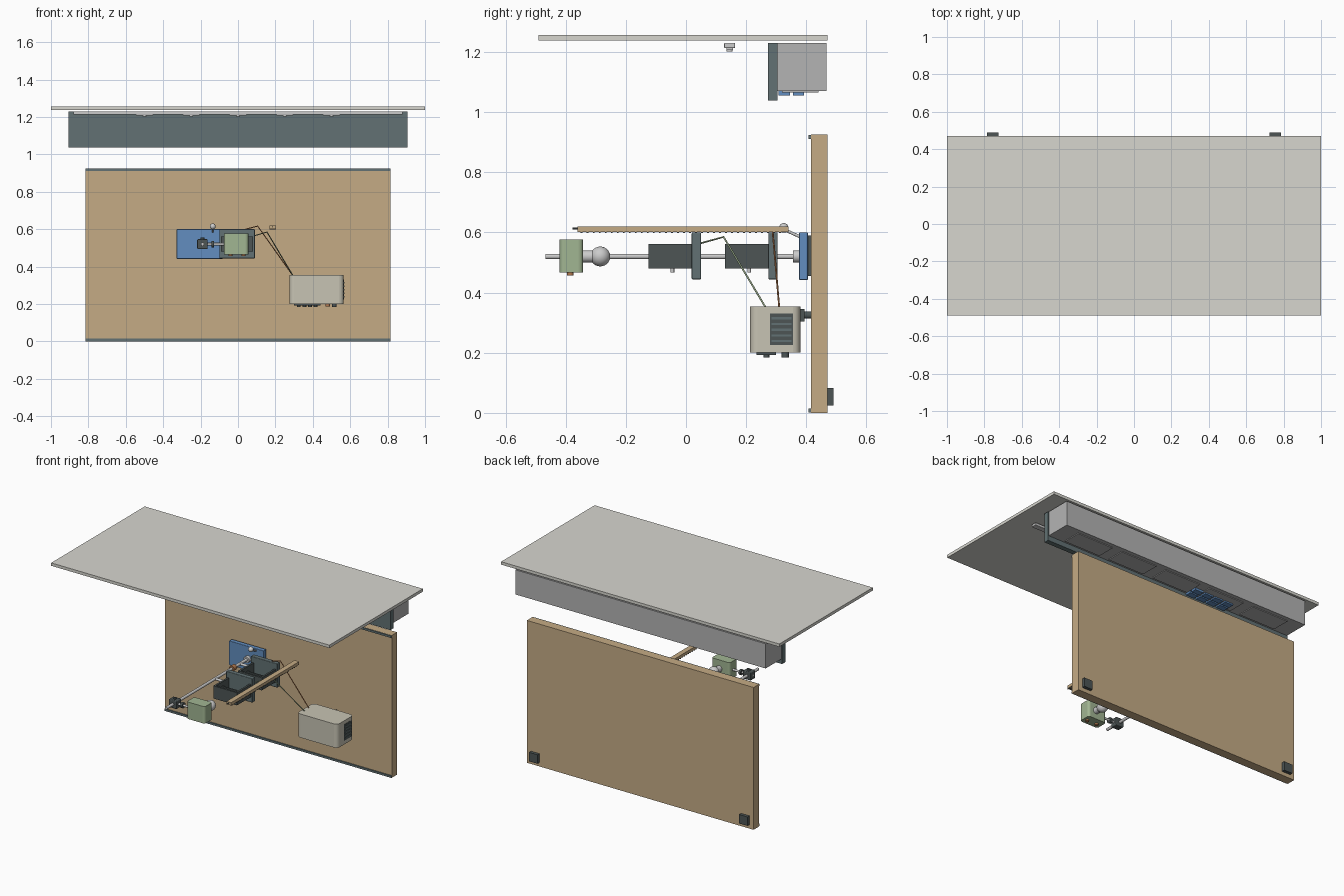
import bpy, math
from mathutils import Vector

if "Cube" in bpy.data.objects:
    bpy.data.objects.remove(bpy.data.objects["Cube"])


def mat(name, r, g, b):
    m = bpy.data.materials.new(name)
    m.diffuse_color = (*[(c / 255) ** 2.2 for c in (r, g, b)], 1)
    m.use_nodes = True
    m.node_tree.nodes["Principled BSDF"].inputs["Base Color"].default_value = m.diffuse_color
    return m


WOOD = mat("wood", 196, 170, 132)
PALE = mat("pale", 214, 213, 206)
TEAL = mat("slate", 98, 113, 115)
GREY = mat("grey", 178, 178, 178)
DARK = mat("dark", 78, 86, 86)
BLUE = mat("blue", 98, 140, 190)
GREEN = mat("green", 160, 180, 145)
IVORY = mat("ivory", 198, 194, 178)
STEEL = mat("steel", 190, 192, 192)
BRASS = mat("brass", 176, 120, 80)


def finish(name, material):
    o = bpy.context.object
    o.name = name
    o.data.materials.append(material)
    return o


def box(name, x0, x1, y0, y1, z0, z1, material, bevel=0, vertical=False):
    """Box given by its extents, optionally with rounded edges."""
    bpy.ops.mesh.primitive_cube_add(size=1)
    o = finish(name, material)
    for v in o.data.vertices:
        v.co = ((x0 + x1) / 2 + v.co.x * (x1 - x0),
                (y0 + y1) / 2 + v.co.y * (y1 - y0),
                (z0 + z1) / 2 + v.co.z * (z1 - z0))
    if bevel:
        b = o.modifiers.new("round", 'BEVEL')
        b.width, b.segments = bevel, 4
        if vertical:
            w = o.data.attributes.new("bevel_weight_edge", 'FLOAT', 'EDGE')
            for e in o.data.edges:
                p, q = (o.data.vertices[i].co for i in e.vertices)
                w.data[e.index].value = float(abs(p.z - q.z) > 1e-4)
            b.limit_method = 'WEIGHT'
        bpy.ops.object.shade_smooth_by_angle()
    return o


def rod(name, a, b, r, material, sides=24):
    """Cylinder between two points."""
    a, b = Vector(a), Vector(b)
    bpy.ops.mesh.primitive_cylinder_add(vertices=sides, radius=r, depth=(b - a).length,
                                        location=(a + b) / 2,
                                        rotation=(b - a).to_track_quat('Z', 'Y').to_euler())
    bpy.ops.object.shade_smooth_by_angle()
    return finish(name, material)


def ball(name, c, r, material):
    bpy.ops.mesh.primitive_uv_sphere_add(segments=24, ring_count=14, radius=r, location=c)
    bpy.ops.object.shade_smooth_by_angle()
    return finish(name, material)


def cable(name, pts, material):
    c = bpy.data.curves.new(name, 'CURVE')
    c.dimensions, c.bevel_depth, c.bevel_resolution = '3D', 0.003, 2
    s = c.splines.new('POLY')
    s.points.add(len(pts) - 1)
    for p, q in zip(s.points, pts):
        p.co = (*q, 1)
    c.use_fill_caps = True
    c.materials.append(material)
    bpy.context.collection.objects.link(bpy.data.objects.new(name, c))


# Canopy, back panel, edge strips and rear pads
box("canopy", -1, 1, -.49, .47, 1.238, 1.257, PALE)
box("back_panel", -.815, .815, .415, .47, 0, .925, WOOD)
for n, z in (("lower", .002), ("upper", .911)):
    box(n + "_edge_strip", -.815, .815, .408, .416, z, z + .013, TEAL)
for s in (-1, 1):
    box("rear_pad", s * .755 - .03, s * .755 + .03, .469, .49, .025, .083, DARK)

# Overhead housing with fascia and underside panels
box("overhead_housing", -.9, .9, .30, .467, 1.07, 1.23, GREY)
box("fascia", -.905, .905, .273, .305, 1.038, 1.229, TEAL)
for i in range(5):
    x = -.66 + i * .33
    box("underside_panel", x - .13, x + .13, .32, .44, 1.065, 1.072, GREY)
for i in range(4):
    for y in (.308, .355):
        x = -.42 + i * .075
        box("blue_vent", x, x + .06, y, y + .037, 1.056, 1.071, BLUE)

# Light bar with lamps under the canopy
box("light_bar", -.88, .88, .127, .163, 1.213, 1.23, STEEL, .003)
for i in range(5):
    x = -.5 + i * .25
    box("lamp", x - .045, x + .045, .134, .156, 1.207, 1.214, STEEL)
    rod("lamp_lens", (x, .145, 1.202), (x, .145, 1.21), .01, STEEL)

# Blue mounting plate and the long support rod
box("mount_backing", -.30, -.10, .404, .416, .455, .59, DARK)
box("mount_plate", -.328, -.08, .376, .405, .442, .60, BLUE, .003)
X, Z = -.19, .52
rod("support_rod", (X, -.467, Z), (X, .38, Z), .009, STEEL)
rod("rod_socket", (X, .355, Z), (X, .38, Z), .02, STEEL)
rod("brass_collar", (X, .205, Z), (X, .235, Z), .018, BRASS)
ball("ball_knob", (-.135, .325, .615), .016, STEEL)
rod("knob_stem", (-.135, .325, .61), (-.135, .38, .585), .005, STEEL)

# Two open trays, each with an upright end plate
for y in (-.125, .13):
    e = y + .15
    box("tray_floor", -.09, .08, y, e, .48, .49, DARK)
    box("tray_front", -.09, .08, y, y + .012, .48, .562, DARK)
    for x in (-.09, .068):
        box("tray_side", x, x + .012, y, e, .48, .562, DARK)
    box("tray_divider", -.08, .07, y + .07, y + .08, .485, .535, DARK)
    box("end_plate", -.10, .09, e - .006, e + .025, .444, .60, TEAL, .004)
    rod("tray_arm", (X, e + .01, Z), (-.095, e + .01, Z), .008, STEEL)
    rod("tray_screw", (-.005, y + .08, .466), (-.005, y + .08, .481), .006, STEEL)

# Sensor head on a clamped cross rod
Y = -.376
box("clamp_block", X - .028, X + .028, Y - .024, Y + .024, .494, .547, DARK, .005)
rod("clamp_screw", (X, Y, .54), (X, Y, .555), .01, DARK)
rod("cross_rod", (X - .03, Y, Z), (-.07, Y, Z), .007, STEEL)
rod("cross_collar", (-.141, Y, Z), (-.127, Y, Z), .018, DARK)
box("sensor_head", -.075, .055, -.42, -.342, .466, .576, GREEN, .015, True)
rod("sensor_collar", (0, -.345, Z), (0, -.31, Z), .02, STEEL)
ball("sensor_lens", (0, -.285, Z), .033, STEEL)
for x in (-.04, .03):
    rod("sensor_button", (x, -.385, .457), (x, -.385, .468), .011, BRASS)

# Wooden rule with a graduated lower edge and a small hook
box("wooden_rule", .169, .202, -.36, .34, .601, .62, WOOD)
for i in range(34):
    y = -.35 + i * .02
    box("rule_mark", .168, .203, y, y + .006, .598, .602, DARK)
rod("rule_hook", (.185, -.377, .613), (.185, -.355, .613), .003, DARK, 10)

# Power unit with side vent, underside controls and wall bracket
box("power_unit", .275, .565, .213, .38, .20, .354, IVORY, .025, True)
box("unit_bracket", .36, .48, .378, .394, .304, .345, DARK)
rod("bracket_pin", (.42, .39, .325), (.42, .418, .325), .012, DARK)
box("side_vent", .56, .567, .28, .355, .225, .33, DARK)
for i in range(5):
    z = .235 + i * .019
    box("vent_slat", .565, .57, .285, .35, z, z + .007, TEAL)
box("control_strip", .30, .44, .235, .30, .193, .202, DARK)
for i in range(4):
    x = .325 + i * .03
    rod("control_button", (x, .267, .184), (x, .267, .196), .01, DARK)
rod("red_socket", (.48, .33, .186), (.48, .33, .203), .012, BRASS)
rod("dark_socket", (.515, .33, .184), (.515, .33, .203), .012, DARK)

# Cables from the power unit to the two end plates
cable("front_cable", [(.295, .265, .35), (.155, .125, .585), (.08, .045, .563)], GREEN)
cable("rear_cable", [(.295, .31, .35), (.105, .287, .617), (.04, .29, .60)], BRASS)
